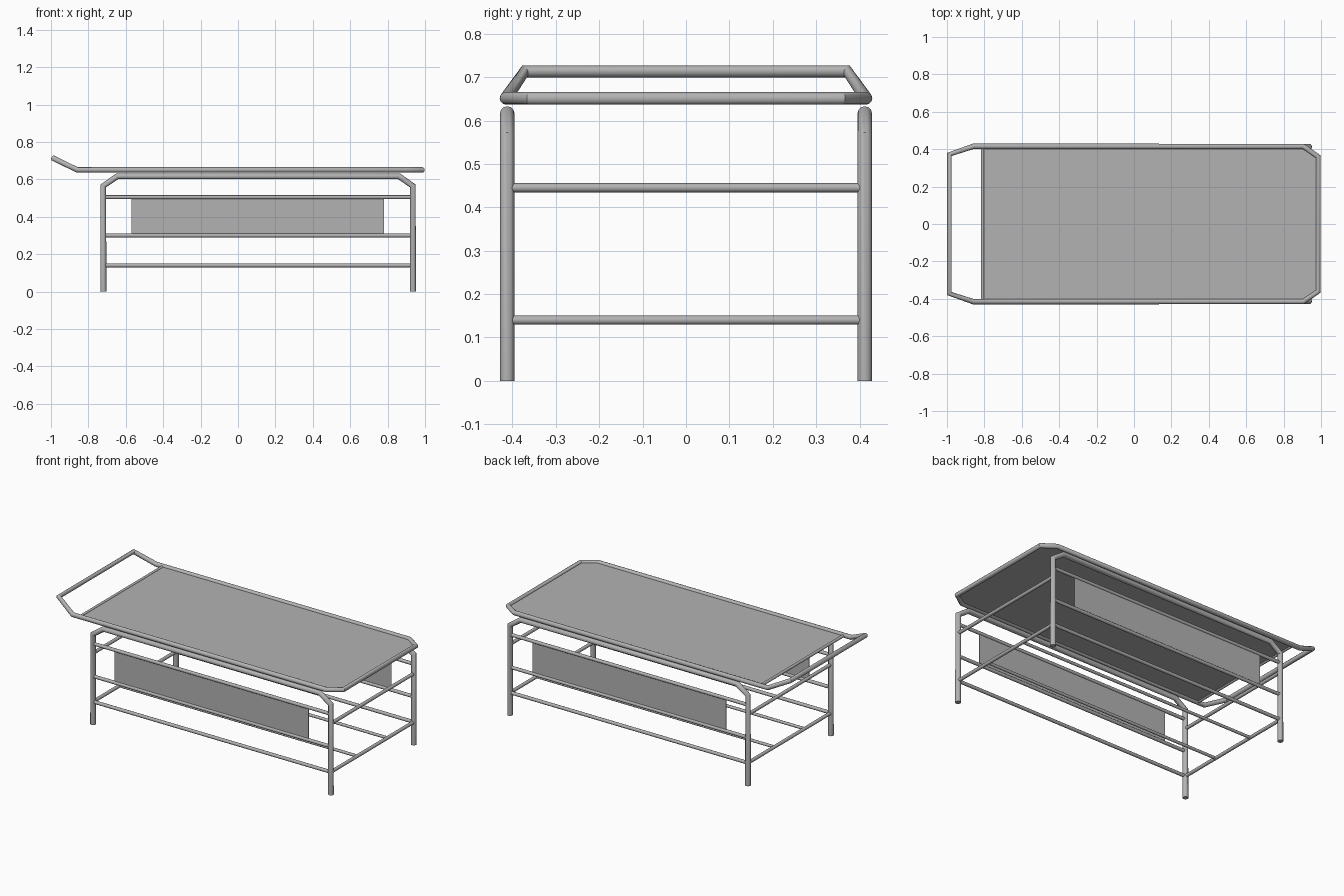
import bpy
import math

cube = bpy.data.objects.get("Cube")
if cube:
    bpy.data.objects.remove(cube, do_unlink=True)

grey = bpy.data.materials.new("satin_grey")
COLOR = (0.45, 0.45, 0.45, 1)
grey.diffuse_color = COLOR
grey.use_nodes = True
grey.node_tree.nodes["Principled BSDF"].inputs["Base Color"].default_value = COLOR


def activate(obj):
    bpy.context.collection.objects.link(obj)
    bpy.ops.object.select_all(action='DESELECT')
    obj.select_set(True)
    bpy.context.view_layer.objects.active = obj


def tube(name, points, radius, cyclic=False):
    """Round tube swept along straight segments."""
    curve = bpy.data.curves.new(name, 'CURVE')
    curve.dimensions = '3D'
    curve.bevel_depth = radius
    curve.bevel_resolution = 4
    curve.use_fill_caps = True
    spline = curve.splines.new('POLY')
    spline.points.add(len(points) - 1)
    for p, co in zip(spline.points, points):
        p.co = (*co, 1)
    spline.use_cyclic_u = cyclic
    obj = bpy.data.objects.new(name, curve)
    activate(obj)
    bpy.ops.object.convert(target='MESH')
    obj = bpy.context.object
    obj.name = name
    obj.data.materials.clear()
    obj.data.materials.append(grey)
    bpy.ops.object.shade_smooth_by_angle(angle=math.radians(40))


def sheet(name, outline, thickness=0.004):
    """Thin flat panel from an outline."""
    mesh = bpy.data.meshes.new(name)
    mesh.from_pydata(outline, [], [range(len(outline))])
    mesh.materials.append(grey)
    obj = bpy.data.objects.new(name, mesh)
    activate(obj)
    mod = obj.modifiers.new("thickness", 'SOLIDIFY')
    mod.thickness = thickness
    mod.offset = 0


LEFT, RIGHT, SIDE = 0.935, -0.72, 0.412   # leg positions
TOP = 0.651                               # height of the tray

# Tray rim with a raised handle at one end
half = [(0.985, 0.36, TOP), (0.905, 0.415, TOP),
        (-0.86, 0.415, TOP), (-0.987, 0.372, 0.713)]
rim = half + [(x, -y, z) for x, y, z in reversed(half)]
tube("tray_rim", rim, 0.0145, cyclic=True)
tube("tray_crossbar", [(-0.81, -0.41, TOP), (-0.81, 0.41, TOP)], 0.009)

# Tray surface with clipped corners
edge = [(0.985, 0.36, TOP), (0.905, 0.412, TOP), (-0.81, 0.412, TOP)]
sheet("tray_surface", edge + [(x, -y, z) for x, y, z in reversed(edge)])

# Bent side frames, side rails and side panels
for label, y in (("front", -SIDE), ("back", SIDE)):
    tube(label + "_leg_frame",
         [(RIGHT, y, 0), (RIGHT, y, 0.565), (-0.645, y, 0.617),
          (0.86, y, 0.617), (LEFT, y, 0.565), (LEFT, y, 0)], 0.0165)
    for part, z in (("upper", 0.505), ("middle", 0.30), ("lower", 0.14)):
        tube(f"{label}_{part}_rail", [(RIGHT, y, z), (LEFT, y, z)], 0.0105)
    sheet(label + "_panel", [(-0.57, y, 0.30), (0.78, y, 0.30),
                             (0.78, y, 0.505), (-0.57, y, 0.505)])

# Rails joining the two side frames
for label, x in (("left", LEFT), ("right", RIGHT)):
    for part, z in (("upper", 0.445), ("lower", 0.14)):
        tube(f"{label}_{part}_end_rail", [(x, -SIDE, z), (x, SIDE, z)], 0.0105)

# Long shelf bars at the lower level
for label, y in (("front", -0.15), ("back", 0.15)):
    tube(label + "_shelf_bar", [(RIGHT, y, 0.14), (LEFT, y, 0.14)], 0.009)
